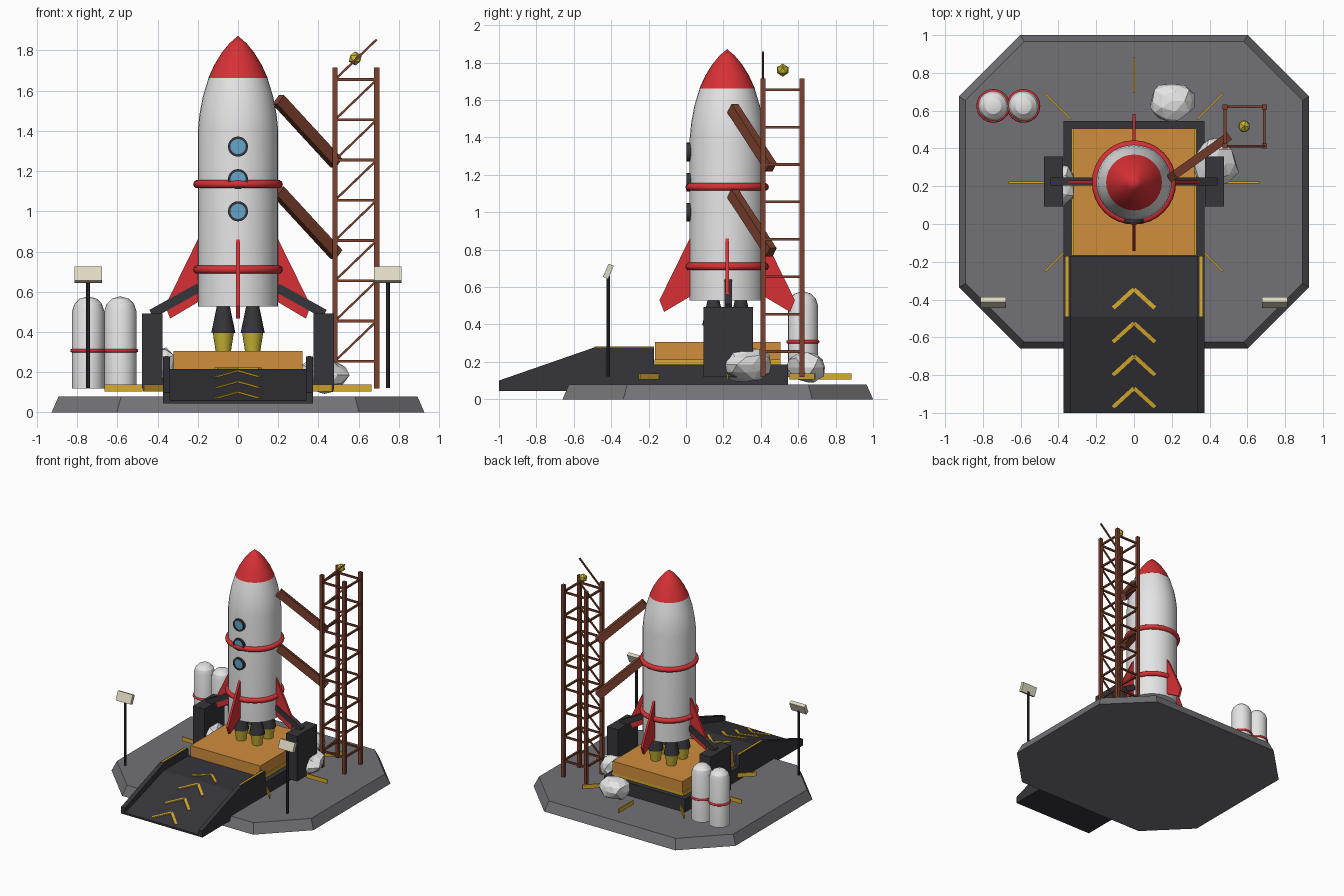
import bpy, bmesh, math, random
from mathutils import Vector, Matrix

cube = bpy.data.objects.get("Cube")
if cube:
    bpy.data.objects.remove(cube, do_unlink=True)


def material(name, r, g, b):
    m = bpy.data.materials.new(name)
    m.use_nodes = True
    m.diffuse_color = (r, g, b, 1)
    node = next(n for n in m.node_tree.nodes if n.type == 'BSDF_PRINCIPLED')
    node.inputs["Base Color"].default_value = (r, g, b, 1)
    return m


GREY = material("pad_grey", .17, .17, .185)
WHITE = material("hull_white", .78, .78, .79)
RED = material("red", .68, .03, .035)
DARK = material("charcoal", .035, .035, .043)
ORANGE = material("orange", .63, .27, .045)
YELLOW = material("stripe_yellow", .7, .41, .025)
BRASS = material("nozzle_yellow", .58, .47, .035)
BROWN = material("rust_brown", .2, .052, .026)
BLUE = material("window_blue", .12, .38, .6)
CREAM = material("lamp_cream", .74, .7, .54)
AXIS = Vector((0, .22, 0))


def finish(name, bm, mat, smooth=None):
    bmesh.ops.recalc_face_normals(bm, faces=bm.faces)
    me = bpy.data.meshes.new(name)
    bm.to_mesh(me)
    bm.free()
    me.materials.append(mat)
    ob = bpy.data.objects.new(name, me)
    bpy.context.collection.objects.link(ob)
    if smooth:
        bpy.ops.object.select_all(action='DESELECT')
        bpy.context.view_layer.objects.active = ob
        ob.select_set(True)
        bpy.ops.object.shade_smooth_by_angle(angle=math.radians(smooth))
    return ob


def box(name, mat, lo, hi, rot=None):
    lo, hi = Vector(lo), Vector(hi)
    m = Matrix.Translation((lo + hi) / 2) @ (rot or Matrix()) @ Matrix.Diagonal((hi - lo).to_4d())
    bm = bmesh.new()
    bmesh.ops.create_cube(bm, size=1, matrix=m)
    return finish(name, bm, mat)


def beam(name, mat, a, b, width, height):
    """Bar from a to b, keeping its width level."""
    a, b = Vector(a), Vector(b)
    d = (b - a).normalized()
    side = Vector((0, 0, 1)).cross(d)
    side = side.normalized() if side.length > .01 else Vector((1, 0, 0))
    rot = Matrix((d, side, d.cross(side))).transposed().to_4x4()
    m = Matrix.Translation((a + b) / 2) @ rot @ Matrix.Diagonal(((b - a).length, width, height, 1))
    bm = bmesh.new()
    bmesh.ops.create_cube(bm, size=1, matrix=m)
    return finish(name, bm, mat)


def prism(name, mat, points, sweep):
    """Flat outline pushed along a vector."""
    bm = bmesh.new()
    face = bm.faces.new([bm.verts.new(p) for p in points])
    new = bmesh.ops.extrude_face_region(bm, geom=[face])["geom"]
    bmesh.ops.translate(bm, vec=sweep, verts=[v for v in new if isinstance(v, bmesh.types.BMVert)])
    bm.faces.ensure_lookup_table()
    return finish(name, bm, mat)


def lathe(name, mat, profile, at, segments=32, smooth=25, matrix=None):
    """Closed or capped surface of revolution from (radius, height) pairs."""
    bm = bmesh.new()
    verts = [bm.verts.new((r, 0, z)) for r, z in profile]
    edges = [bm.edges.new(p) for p in zip(verts, verts[1:])]
    bmesh.ops.spin(bm, geom=verts + edges, cent=(0, 0, 0), axis=(0, 0, 1),
                   angle=math.tau, steps=segments, use_duplicate=False)
    bmesh.ops.remove_doubles(bm, verts=bm.verts, dist=1e-4)
    bmesh.ops.holes_fill(bm, edges=[e for e in bm.edges if e.is_boundary], sides=0)
    bm.transform(Matrix.Translation(at) @ (matrix or Matrix()))
    return finish(name, bm, mat, smooth)


def ring(name, mat, radius, minor, at):
    steps = [math.tau * i / 10 for i in range(11)]
    return lathe(name, mat, [(radius + minor * math.cos(t), minor * math.sin(t)) for t in steps], at, smooth=60)


# Launch pad: chamfered slab with sloping edge
bm = bmesh.new()
loops = []
for z, ix, in ((0, 0), (.08, .035)):
    hx, hy, cut = .927 - ix, .83 - ix, .325 - ix * .4
    corners = [(hx, hy - cut), (hx - cut, hy), (cut - hx, hy), (-hx, hy - cut),
               (-hx, cut - hy), (cut - hx, -hy), (hx - cut, -hy), (hx, cut - hy)]
    loops.append([bm.verts.new((x, y + .17, z)) for x, y in corners])
    bm.faces.new(loops[-1])
for i in range(8):
    j = (i + 1) % 8
    bm.faces.new((loops[0][i], loops[0][j], loops[1][j], loops[1][i]))
finish("pad", bm, GREY)

# Launch table
box("table_base", DARK, (-.372, -.172, .075), (.372, .545, .187))
box("table_trim", YELLOW, (-.33, -.168, .187), (.33, .505, .212))
box("table_top", ORANGE, (-.32, -.166, .208), (.32, .505, .305))

# Access ramp with rails and chevrons
START, BEND, END = -1.0, -.49, -.17
deck = [(START, .045), (START, .06), (BEND, .217), (END, .217), (END, .045)]
prism("ramp_deck", DARK, [(-.34, y, z) for y, z in deck], (.68, 0, 0))
rail = [(START, .045), (START, .1), (BEND, .277), (END, .277), (END, .045)]
for s, side in ((1, "left"), (-1, "right")):
    prism(f"ramp_rail_{side}", DARK, [(s * .337, y, z) for y, z in rail], (s * .036, 0, 0))
    box(f"rail_stripe_{side}", YELLOW, (s * .355 - .007, BEND, .274), (s * .355 + .007, END, .281))


def deck_height(y):
    return .217 if y > BEND else .06 + (y - START) / (BEND - START) * .157


for tip in (-.345, -.525, -.7, -.87):
    for s in (1, -1):
        ends = [(0, tip), (s * .11, tip - .1)]
        a, b = [Vector((x, y, deck_height(y) + .003)) for x, y in ends]
        beam("chevron", YELLOW, a, b, .022, .008)

# Rocket hull, nose, bands
lathe("hull", WHITE, [(.2, .527), (.2, 1.4), (.192, 1.48), (.175, 1.57), (.146, 1.665)], AXIS)
lathe("nose", RED, [(.148, 1.662), (.117, 1.73), (.08, 1.79), (.04, 1.838), (0, 1.872)], AXIS)
for z in (.71, 1.135):
    ring("hull_band", RED, .202, .021, AXIS + Vector((0, 0, z)))

# Portholes
facing = Matrix.Rotation(math.pi / 2, 4, 'X')
for z in (1.0, 1.16, 1.322):
    lathe("porthole_rim", DARK, [(.05, -.03), (.05, .016), (.038, .016), (.038, -.03)],
          (0, .02, z), 20, 30, facing)
    lathe("porthole_glass", BLUE, [(.04, -.03), (.04, .011)], (0, .02, z), 20, 30, facing)

# Four fins
fin = [(.18, .87), (.2, .86), (.362, .53), (.337, .467), (.18, .56)]
for i in range(4):
    turn = Matrix.Rotation(i * math.pi / 2, 4, 'Z')
    prism("fin", RED, [AXIS + turn @ Vector((r, -.009, z)) for r, z in fin], turn @ Vector((0, .018, 0)))

# Four engines
for sx in (-1, 1):
    for sy in (-1, 1):
        at = AXIS + Vector((sx * .073, sy * .073, 0))
        lathe("engine", DARK, [(.03, .54), (.06, .395)], at, 16)
        lathe("nozzle", BRASS, [(.053, .4), (.038, .305)], at, 16)

# Hold-down pillars and arms
for s, side in ((1, "left"), (-1, "right")):
    box(f"pillar_{side}", DARK, (min(s * .375, s * .477), .093, .12), (max(s * .375, s * .477), .357, .493))
    beam(f"hold_arm_{side}", DARK, (s * .43, .225, .49), (s * .195, .225, .62), .04, .045)

# Service tower
XS, YS = (.482, .69), (.412, .62)
for x in XS:
    for y in YS:
        box("tower_leg", BROWN, (x - .013, y - .013, .12), (x + .013, y + .013, 1.715))
for i in range(8):
    z = .255 + .2 * i
    for y in YS:
        beam("tower_rung", BROWN, (XS[0], y, z), (XS[1], y, z), .014, .014)
    for x in XS:
        beam("tower_rung", BROWN, (x, YS[0], z), (x, YS[1], z), .014, .014)
    beam("tower_brace", BROWN, (XS[0], YS[0], z), (XS[1], YS[0], z + .2), .011, .011)
for z in (1.555, 1.1):
    beam("swing_arm", BROWN, (.2, .25, z), (.49, .455, z - .315), .045, .06)
bm = bmesh.new()
bmesh.ops.create_icosphere(bm, subdivisions=1, radius=.035, matrix=Matrix.Translation((.583, .517, 1.76)))
finish("beacon", bm, BRASS)

# Fuel tanks
for x in (-.745, -.585):
    lathe("tank", WHITE, [(.08, .12), (.08, .505), (.068, .54), (.043, .565), (0, .578)], (x, .625, 0), 20)
    ring("tank_band", RED, .08, .009, (x, .625, .307))

# Floodlights
for s, side in ((1, "left"), (-1, "right")):
    x = s * .745
    lathe(f"lamp_pole_{side}", DARK, [(.01, .122), (.01, .66)], (x, -.415, 0), 10)
    box(f"lamp_head_{side}", CREAM, (x - .068, -.43, .646), (x + .068, -.4, .722), Matrix.Rotation(-.4, 4, 'X'))

# Radial marker plates around the table
for i in range(8):
    if i != 6:
        d = Vector((math.cos(i * math.pi / 4), math.sin(i * math.pi / 4), 0))
        base = AXIS + Vector((0, 0, .122))
        beam("marker_plate", YELLOW, base + d * .475, base + d * .665, .009, .034)

# Boulders
random.seed(4)
for at, size in (((.2, .65, .17), (.125, .11, .09)), ((.43, .32, .185), (.125, .145, .095)),
                 ((-.37, .205, .225), (.075, .11, .11))):
    bm = bmesh.new()
    bmesh.ops.create_icosphere(bm, subdivisions=2, radius=1)
    for v in bm.verts:
        v.co *= random.uniform(.82, 1.08)
    bm.transform(Matrix.Translation(at) @ Matrix.Diagonal((*size, 1)))
    finish("boulder", bm, WHITE)
